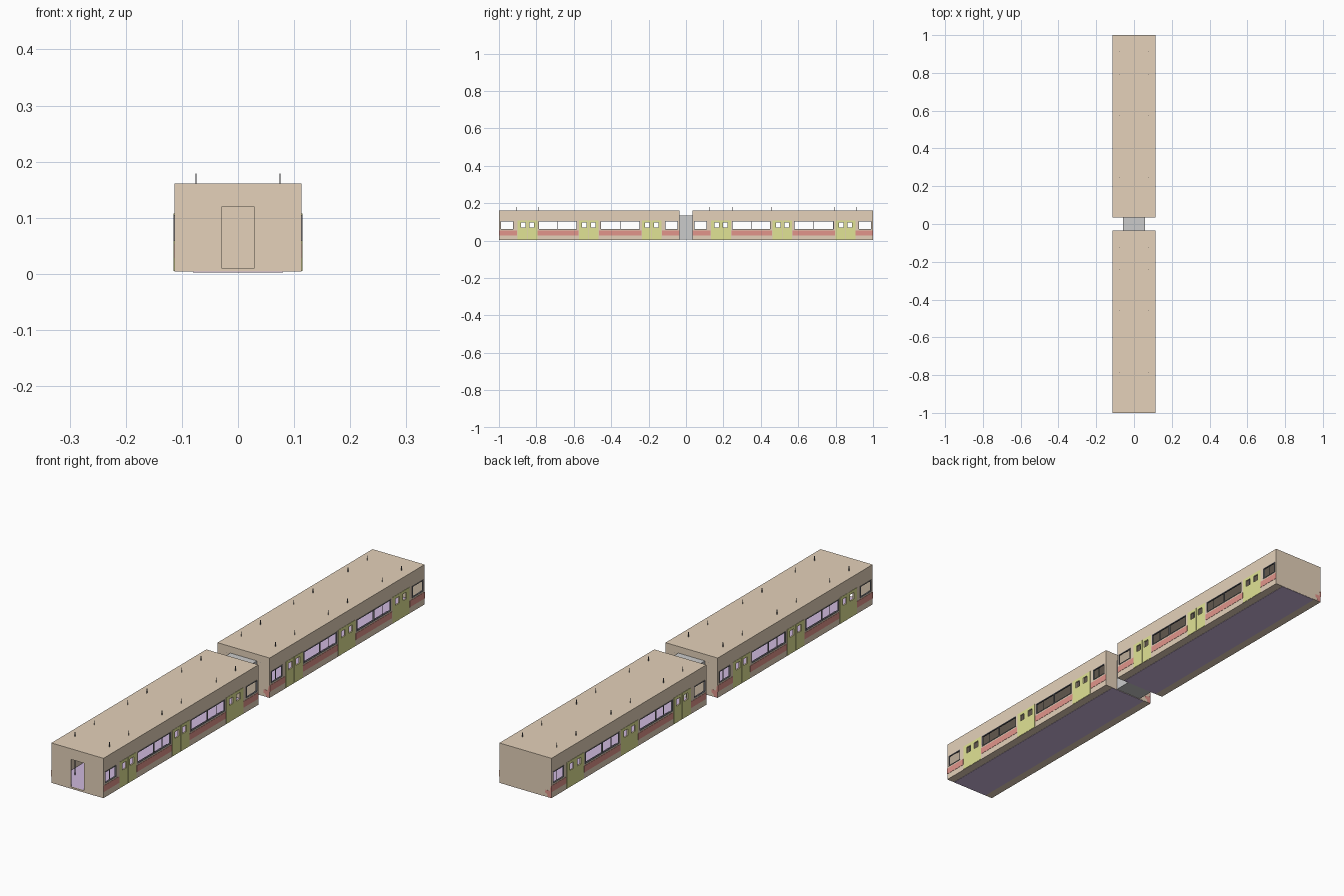
import bpy, bmesh

if "Cube" in bpy.data.objects:
    bpy.data.objects.remove(bpy.data.objects["Cube"])

LENGTH, HALF_W, Z0, Z1, T = 0.965, 0.1135, 0.004, 0.161, 0.005
DOORS = (0.152, 0.48, 0.817)
DOOR_H = 0.053
WINDOWS = ((0.008, 0.078), (0.211, 0.418), (0.542, 0.755), (0.888, 0.957))
STRIPES = ((0.0, 0.097), (0.207, 0.425), (0.535, 0.762), (0.872, LENGTH))
WZ0, WZ1 = 0.059, 0.105


def material(name, rgb):
    m = bpy.data.materials.new(name)
    m.diffuse_color = (*rgb, 1)
    m.use_nodes = True
    m.node_tree.nodes["Principled BSDF"].inputs["Base Color"].default_value = m.diffuse_color
    return m


TAN = material("tan", (0.78, 0.64, 0.49))
RED = material("red", (0.76, 0.30, 0.26))
LIME = material("lime", (0.75, 0.77, 0.30))
PURPLE = material("purple", (0.62, 0.48, 0.72))
DARK = material("dark", (0.2, 0.2, 0.22))


def boxes(name, extents, mat=None):
    """One object made of boxes given as (x0, x1, y0, y1, z0, z1)."""
    bm = bmesh.new()
    for x0, x1, y0, y1, z0, z1 in extents:
        for v in bmesh.ops.create_cube(bm, size=1)["verts"]:
            v.co = (x1 if v.co.x > 0 else x0,
                    y1 if v.co.y > 0 else y0,
                    z1 if v.co.z > 0 else z0)
    return finish(name, bm, mat)


def finish(name, bm, mat):
    bmesh.ops.recalc_face_normals(bm, faces=bm.faces)
    me = bpy.data.meshes.new(name)
    bm.to_mesh(me)
    bm.free()
    ob = bpy.data.objects.new(name, me)
    bpy.context.collection.objects.link(ob)
    if mat:
        me.materials.append(mat)
    return ob


def cut(ob, cutter):
    mod = ob.modifiers.new("cut", "BOOLEAN")
    mod.operation, mod.solver, mod.object = "DIFFERENCE", "EXACT", cutter
    cutter.hide_render = True
    cutter.hide_viewport = True


def both_sides(x0, x1, *rest):
    return [(x0, x1, *rest), (-x1, -x0, *rest)]


def corner_trim(name, side, y, thick):
    """Flared end of the stripe, wrapped onto an end wall."""
    profile = [(HALF_W, 0.052), (0.109, 0.048), (0.107, 0.031), (0.087, 0.031),
               (0.086, 0.019), (0.094, 0.016), (0.099, 0.004), (HALF_W, 0.004)]
    bm = bmesh.new()
    face = bm.faces.new([bm.verts.new((side * x, y, z)) for x, z in profile])
    ext = bmesh.ops.extrude_face_region(bm, geom=[face])["geom"]
    for v in ext:
        if isinstance(v, bmesh.types.BMVert):
            v.co.y += thick
    finish(name, bm, RED)


def build_car(tag, y0):
    y1 = y0 + LENGTH
    # Body shell with its interior, windows and end doorway cut out
    body = boxes(tag + "_body", [(-HALF_W, HALF_W, y0, y1, Z0, Z1)], TAN)
    inside = boxes(tag + "_inside_cutter",
                   [(-HALF_W + T, HALF_W - T, y0 + T, y1 - T, 0.009, Z1 - T)])
    holes = [(-0.2, 0.2, y0 + a, y0 + b, WZ0, WZ1) for a, b in WINDOWS]
    for c in DOORS:
        for s in (-1, 1):
            m = y0 + c + s * 0.023
            holes.append((-0.2, 0.2, m - 0.012, m + 0.012, 0.07, 0.096))
    openings = boxes(tag + "_opening_cutter", holes)
    doorway = boxes(tag + "_doorway_cutter",
                    [(-0.029, 0.029, y0 - 0.02, y0 + 0.02, 0.0105, 0.119)])
    for c in (inside, openings, doorway):
        cut(body, c)

    # Sliding side doors: two leaves on each side
    leaves = []
    for c in DOORS:
        for a, b in ((-DOOR_H, -0.0008), (0.0008, DOOR_H)):
            leaves += both_sides(HALF_W - 0.001, HALF_W + 0.0012,
                                 y0 + c + a, y0 + c + b, Z0 + 0.001, 0.108)
    cut(boxes(tag + "_side_doors", leaves, LIME), openings)

    # Red side stripes and their wrapped corners
    boxes(tag + "_stripes", [e for a, b in STRIPES for e in both_sides(
        HALF_W - 0.001, HALF_W + 0.001, y0 + a, y0 + b, 0.028, 0.053)], RED)
    corner_trim(tag + "_front_trim", 1, y0, 0.0005 if y0 < -0.5 else -0.0008)
    corner_trim(tag + "_back_trim", -1, y1 - 0.0005, 0.0008)

    # Window frames, with a mullion in the long windows
    bars, f = [], 0.003
    for a, b in WINDOWS:
        a, b = y0 + a, y0 + b
        bars_yz = [(a, b, WZ0, WZ0 + f), (a, b, WZ1 - f, WZ1),
                   (a, a + f, WZ0 + f, WZ1 - f), (b - f, b, WZ0 + f, WZ1 - f)]
        if b - a > 0.1:
            m = (a + b) / 2
            bars_yz.append((m - f / 2, m + f / 2, WZ0 + f, WZ1 - f))
        for e in bars_yz:
            bars += both_sides(HALF_W - 0.004, HALF_W + 0.0015, *e)
    boxes(tag + "_window_frames", bars, DARK)

    # Floor covering inside and underfloor panel
    boxes(tag + "_floor", [(-HALF_W + T, HALF_W - T, y0 + T, y1 - T, 0.009, 0.0105)], PURPLE)
    boxes(tag + "_underfloor", [(-0.08, 0.08, y0 + 0.001, y1 - 0.001, 0.003, 0.0045)], PURPLE)

    # Benches along the walls between the doors
    seats = []
    for a, b in WINDOWS[1:3]:
        a, b = y0 + a + 0.006, y0 + b - 0.006
        seats += both_sides(0.075, 0.108, a, b, 0.028, 0.034)
        seats += both_sides(0.102, 0.108, a, b, 0.034, 0.058)
    boxes(tag + "_benches", seats, PURPLE)

    # Grab poles rising through the roof, and overhead rails
    r, poles = 0.001, []
    for c in DOORS:
        for s in (-1, 1):
            y = y0 + c + s * 0.06
            poles += both_sides(0.075 - r, 0.075 + r, y - r, y + r, 0.0105, 0.179)
    boxes(tag + "_grab_poles", poles, DARK)
    boxes(tag + "_overhead_rails", both_sides(
        0.075 - r, 0.075 + r, y0, y1, 0.133, 0.135), DARK)


build_car("front_car", -1.0)
build_car("rear_car", 1.0 - LENGTH)

# Hollow gangway between the cars
G, W = 0.036, 0.003
boxes("gangway", both_sides(0.058 - W, 0.058, -G, G, 0.005, 0.135)
      + [(-0.058 + W, 0.058 - W, -G, G, 0.005, 0.009),
         (-0.058 + W, 0.058 - W, -G, G, 0.132, 0.135)])
